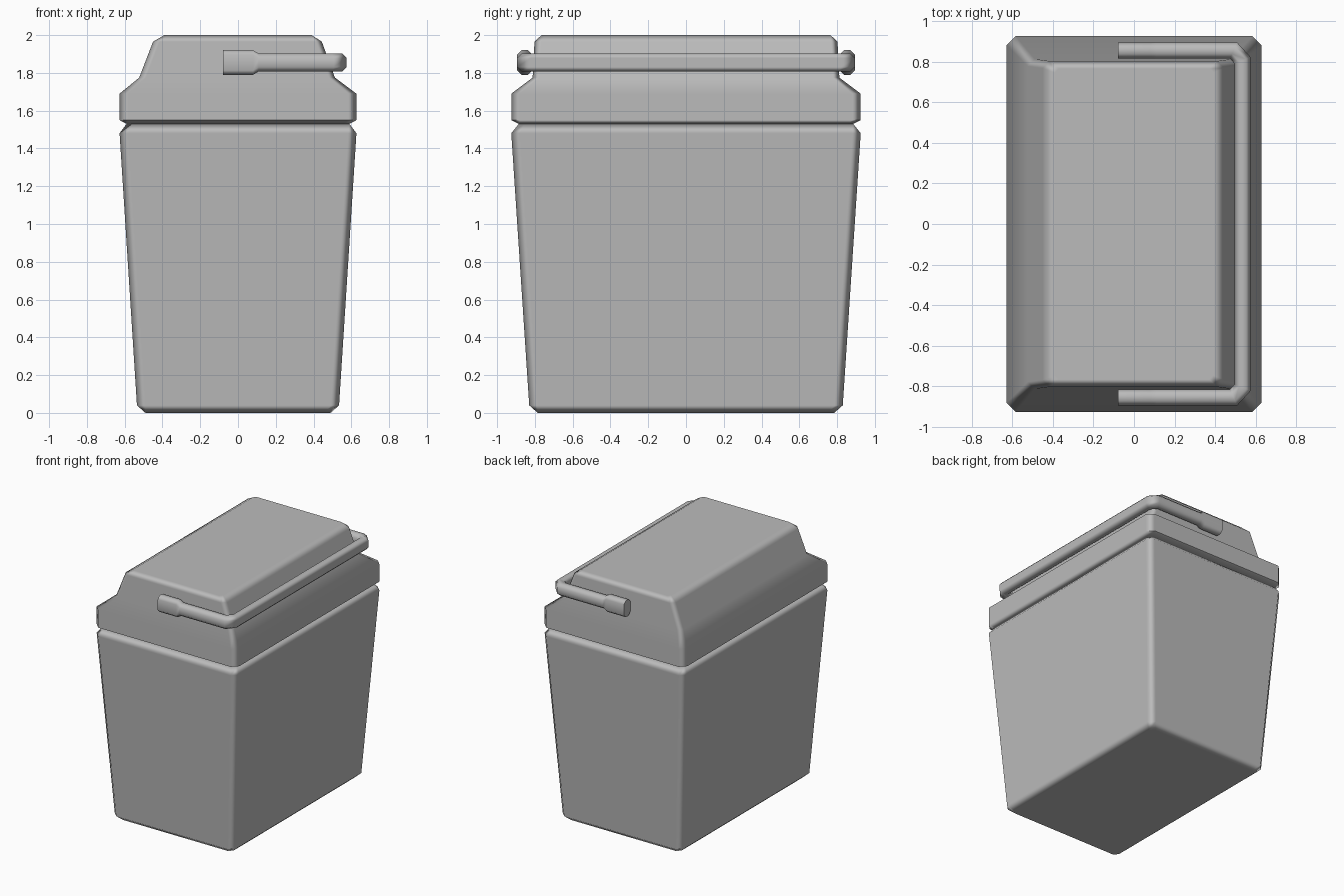
import bpy, bmesh, math
from mathutils import Vector

if "Cube" in bpy.data.objects:
    bpy.data.objects.remove(bpy.data.objects["Cube"], do_unlink=True)

grey = bpy.data.materials.new("plain grey")
grey.use_nodes = True
colour = (0.5, 0.5, 0.5, 1)
grey.diffuse_color = colour
grey.node_tree.nodes["Principled BSDF"].inputs["Base Color"].default_value = colour


def loft(name, rings):
    """Skin a stack of equal-length point rings and cap both ends."""
    bm = bmesh.new()
    loops = [[bm.verts.new(p) for p in ring] for ring in rings]
    for a, b in zip(loops, loops[1:]):
        for i in range(len(a)):
            j = (i + 1) % len(a)
            bm.faces.new((a[i], a[j], b[j], b[i]))
    bm.faces.new(loops[0])
    bm.faces.new(loops[-1])
    bmesh.ops.recalc_face_normals(bm, faces=bm.faces)
    mesh = bpy.data.meshes.new(name)
    bm.to_mesh(mesh)
    bm.free()
    mesh.materials.append(grey)
    mesh.shade_smooth()
    mesh.set_sharp_from_angle(angle=math.radians(62))
    obj = bpy.data.objects.new(name, mesh)
    bpy.context.collection.objects.link(obj)
    normals = obj.modifiers.new("soft chamfers", "WEIGHTED_NORMAL")
    normals.keep_sharp = True
    normals.weight = 100
    return obj


def octagon(hx, hy, c):
    """Rectangle with cut corners, counter-clockwise."""
    return [(hx, c - hy), (hx, hy - c), (hx - c, hy), (c - hx, hy),
            (-hx, hy - c), (-hx, c - hy), (c - hx, -hy), (hx - c, -hy)]


def box_rings(levels):
    return [[(x + cx, y, z) for x, y in octagon(hx, hy, c)]
            for z, cx, hx, hy, c in levels]


# Tapered bin body: z, centre x, half width, half depth, corner cut
loft("bin_body", box_rings([
    (0.0, 0, 0.49, 0.785, 0.03),
    (0.04, 0, 0.535, 0.83, 0.045),
    (1.48, 0, 0.627, 0.925, 0.045),
    (1.53, 0, 0.59, 0.885, 0.03)]))

# Lid with a broad rim and a raised, sloping crown
loft("lid", box_rings([
    (1.53, 0, 0.59, 0.885, 0.03),
    (1.55, 0, 0.627, 0.925, 0.045),
    (1.69, 0, 0.627, 0.925, 0.045),
    (1.775, -0.005, 0.518, 0.812, 0.035),
    (1.965, -0.003, 0.447, 0.802, 0.035),
    (2.0, 0, 0.39, 0.765, 0.02)]))

# Swing handle: plan path x, y, half height; thicker at the two pivots
half = [(-0.08, 0.854, 0.065), (0.08, 0.854, 0.065), (0.11, 0.854, 0.047),
        (0.49, 0.854, 0.047), (0.535, 0.805, 0.047)]
path = [(x, -y, h) for x, y, h in half] + half[::-1]
points = [Vector((x, y)) for x, y, h in path]
rings = []
for i, (x, y, h) in enumerate(path):
    before = points[i] - points[i - 1] if i else points[1] - points[0]
    after = points[i + 1] - points[i] if i + 1 < len(path) else before
    before, after = before.normalized(), after.normalized()
    along = (before + after).normalized()
    side = Vector((along.y, -along.x)) / along.dot(before)
    rings.append([(x + side.x * u, y + side.y * u, 1.855 + v)
                  for u, v in octagon(0.04, h, 0.023)])
loft("handle", rings)
